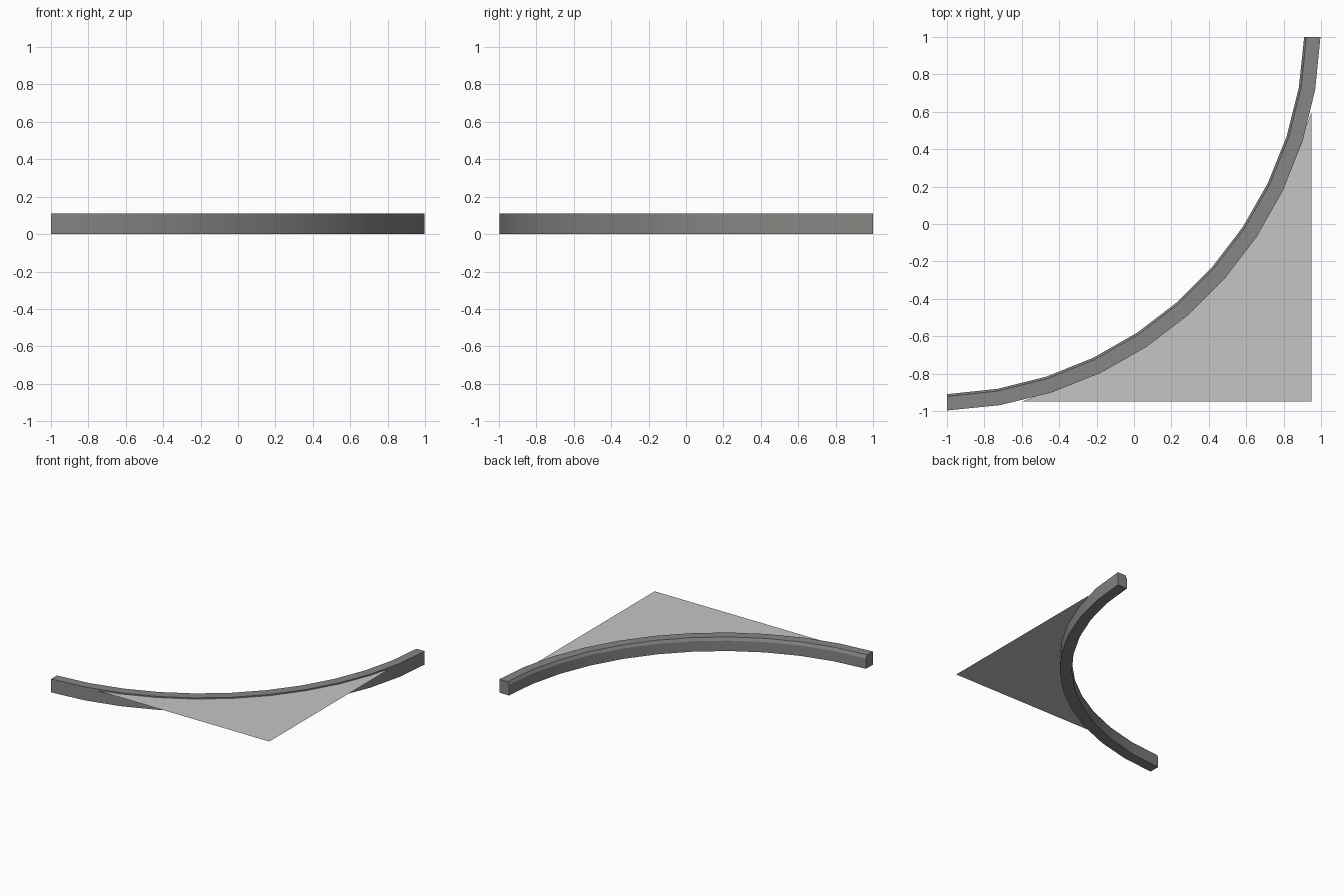
import bpy, bmesh, math

if "Cube" in bpy.data.objects:
    bpy.data.objects.remove(bpy.data.objects["Cube"])

SEGMENTS = 11
PLATE_Z = 0.1


def material(name, rgb):
    m = bpy.data.materials.new(name)
    m.diffuse_color = (*rgb, 1)
    m.use_nodes = True
    m.node_tree.nodes["Principled BSDF"].inputs["Base Color"].default_value = m.diffuse_color
    return m


def arc_point(radius, sag, t):
    """Point on the slightly flattened quarter arc centred on (-1, 1)."""
    a = t * math.pi / 2
    r = radius - sag * math.sin(2 * a)
    return -1 + r * math.sin(a), 1 - r * math.cos(a)


def finish(bm, name, mat):
    me = bpy.data.meshes.new(name)
    bm.to_mesh(me)
    bm.free()
    me.materials.append(mat)
    ob = bpy.data.objects.new(name, me)
    bpy.context.collection.objects.link(ob)
    return ob


stone = material("warm grey kerb stone", (0.25, 0.24, 0.23))
paving = material("light grey paving", (0.56, 0.56, 0.56))

# Curved kerb: cross-section (radius, sag, height) with a chamfered inner top edge
profile = [(1.997, 0.029, 0), (1.997, 0.029, 0.11), (1.922, 0.033, 0.11),
           (1.91, 0.033, 0.085), (1.91, 0.033, 0)]
bm = bmesh.new()
rings = []
for i in range(SEGMENTS + 1):
    rings.append([bm.verts.new((*arc_point(r, s, i / SEGMENTS), z))
                  for r, s, z in profile])
n = len(profile)
for a, b in zip(rings, rings[1:]):
    for k in range(n):
        bm.faces.new((a[k], a[(k + 1) % n], b[(k + 1) % n], b[k]))
bm.faces.new(rings[0])
bm.faces.new(rings[-1])
bmesh.ops.recalc_face_normals(bm, faces=bm.faces)
kerb = finish(bm, "kerb", stone)
bpy.context.view_layer.objects.active = kerb
kerb.select_set(True)
bpy.ops.object.shade_smooth_by_angle(angle=math.radians(25))

# Flat corner paving, running from the kerb's outer side to a square corner
bm = bmesh.new()
edge = [arc_point(1.985, 0.029, i / SEGMENTS) for i in range(2, SEGMENTS - 1)]
outline = [(-0.6, -0.95), (0.95, -0.95), (0.95, 0.6)] + edge[::-1]
bm.faces.new([bm.verts.new((x, y, PLATE_Z)) for x, y in outline])
finish(bm, "corner_paving", paving)
